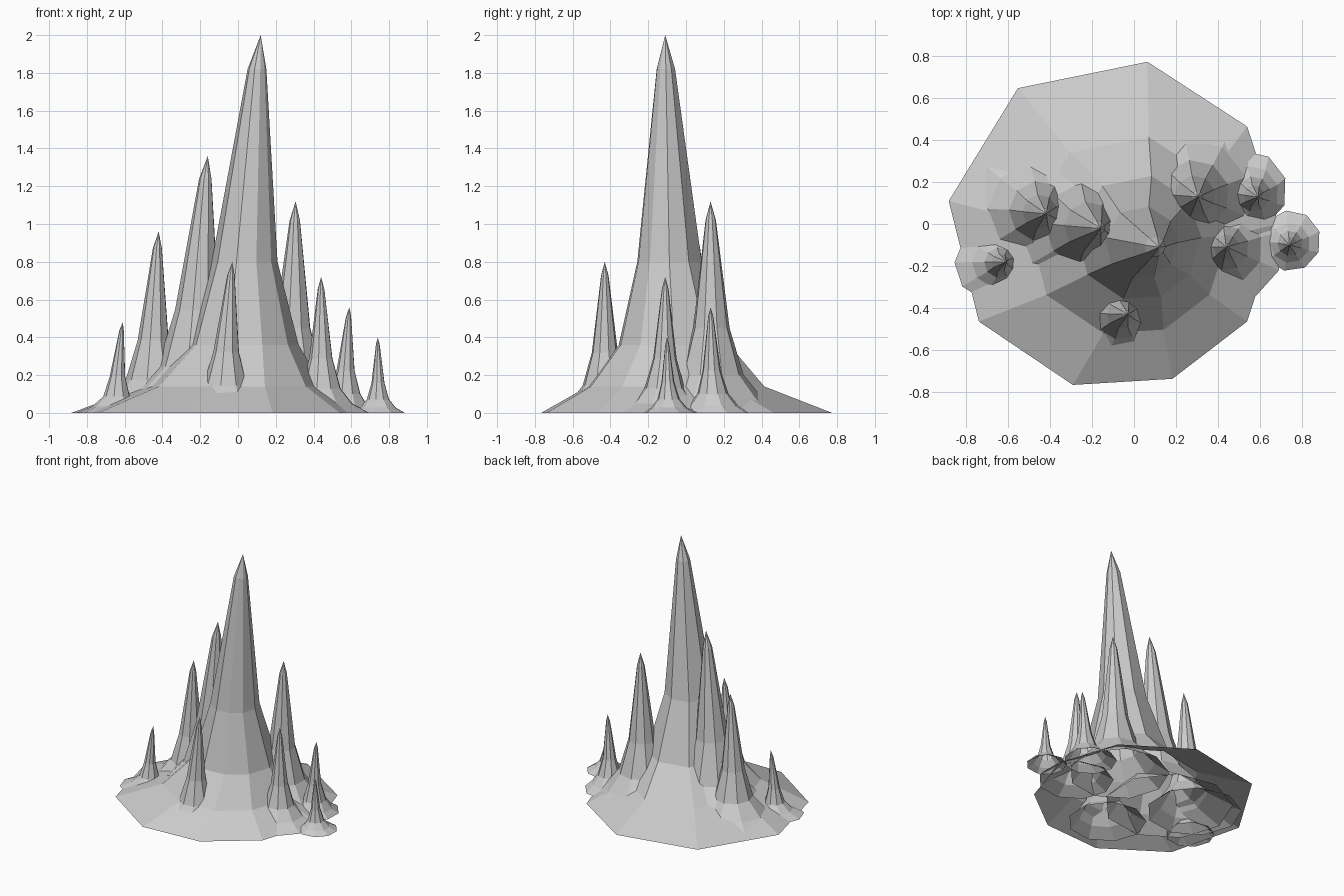
import bpy, bmesh
from math import cos, sin, radians

if "Cube" in bpy.data.objects:
    bpy.data.objects.remove(bpy.data.objects["Cube"])

# Shared spire profile: height fraction, radius / height, share of the lean, for x and y
RINGS = [(0.0, None, 1.0, 1.0), (0.07, 0.24, 0.68, 0.5), (0.18, 0.15, 0.45, 0.41),
         (0.40, 0.0875, 0.39, 0.2), (0.91, 0.025, 0.09, 0.03)]
MAIN_ANGLES = [0, 36, 78, 125, 172, 216, 256, 291, 324]
SMALL_ANGLES = [18 + 40 * i for i in range(9)]


def spire(name, tip, lean, base_radius, angles):
    """Flared nine-sided spire, open underneath, tip offset from its foot."""
    x, y, h = tip
    bm = bmesh.new()
    rings = []
    for frac, rad, sx, sy in RINGS:
        r = base_radius if rad is None else min(rad * h, base_radius * 0.75)
        cx, cy = x + lean[0] * sx, y + lean[1] * sy
        rings.append([bm.verts.new((cx + r * cos(radians(a)),
                                    cy + r * sin(radians(a)), h * frac))
                      for a in angles])
    top = bm.verts.new(tip)
    n = len(angles)
    for i in range(n):
        j = (i + 1) % n
        for lo, hi in zip(rings, rings[1:]):
            bm.faces.new((lo[i], lo[j], hi[j], hi[i]))
        bm.faces.new((rings[-1][i], rings[-1][j], top))
    me = bpy.data.meshes.new(name)
    bm.to_mesh(me)
    bm.free()
    bpy.context.collection.objects.link(bpy.data.objects.new(name, me))


# Tall central spire
spire("main_spire", (0.12, -0.11, 2.0), (-0.22, 0.11), 0.79, MAIN_ANGLES)

# Smaller spires around it: tip, foot offset, foot radius
SMALL = [
    ((-0.16, -0.02, 1.36), (-0.14, 0.04), 0.46),
    ((0.305, 0.13, 1.12), (-0.04, 0.02), 0.36),
    ((-0.42, 0.05, 0.96), (-0.07, 0.03), 0.34),
    ((-0.03, -0.43, 0.80), (-0.08, 0.0), 0.28),
    ((0.44, -0.11, 0.72), (0.0, -0.01), 0.27),
    ((0.59, 0.13, 0.56), (-0.05, 0.03), 0.19),
    ((-0.61, -0.18, 0.48), (-0.07, -0.01), 0.175),
    ((0.74, -0.10, 0.40), (0.005, 0.02), 0.145),
]
for k, (tip, lean, radius) in enumerate(SMALL, 1):
    spire(f"small_spire_{k}", tip, lean, radius, SMALL_ANGLES)
